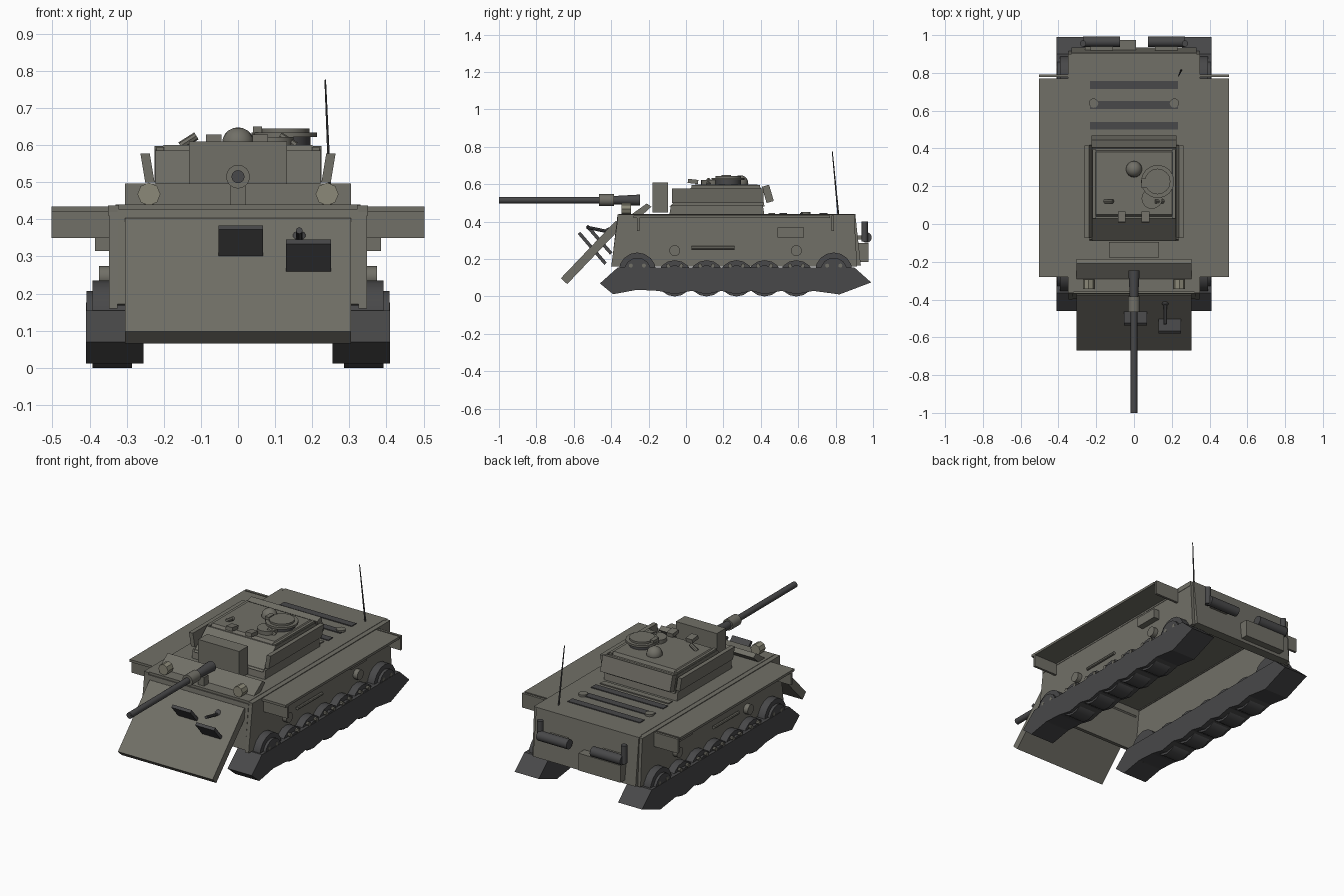
import bpy, bmesh
from mathutils import Vector

if "Cube" in bpy.data.objects:
    bpy.data.objects.remove(bpy.data.objects["Cube"])


def material(name, c):
    m = bpy.data.materials.new(name)
    m.diffuse_color = (*c, 1)
    m.use_nodes = True
    m.node_tree.nodes["Principled BSDF"].inputs["Base Color"].default_value = m.diffuse_color
    return m


HULL = material("hull_paint", (0.165, 0.16, 0.135))
DARK = material("dark_metal", (0.065, 0.065, 0.067))
LAMP = material("lamp_glass", (0.26, 0.25, 0.19))


def finish(name, bm, mat, mirror=False):
    bmesh.ops.recalc_face_normals(bm, faces=bm.faces)
    me = bpy.data.meshes.new(name)
    bm.to_mesh(me)
    bm.free()
    me.materials.append(mat)
    ob = bpy.data.objects.new(name, me)
    bpy.context.collection.objects.link(ob)
    if mirror:
        ob.modifiers.new("mirror", 'MIRROR')
    return ob


def prism(name, profile, x0, x1, mat=HULL, mirror=False):
    """Extrude a (y, z) outline from x0 to x1."""
    bm = bmesh.new()
    face = bm.faces.new([bm.verts.new((x0, y, z)) for y, z in profile])
    ext = bmesh.ops.extrude_face_region(bm, geom=[face])
    verts = [v for v in ext["geom"] if isinstance(v, bmesh.types.BMVert)]
    bmesh.ops.translate(bm, verts=verts, vec=(x1 - x0, 0, 0))
    return finish(name, bm, mat, mirror)


def box(name, x0, x1, y0, y1, z0, z1, mat=HULL, mirror=False):
    return prism(name, [(y0, z0), (y1, z0), (y1, z1), (y0, z1)], x0, x1, mat, mirror)


def slab(name, x0, x1, a, b, t, mat=HULL, mirror=False):
    """Tilted plate of thickness t centred on the (y, z) line a-b."""
    a, b = Vector(a), Vector(b)
    d = (b - a).normalized() * t / 2
    n = Vector((-d.y, d.x))
    return prism(name, [a + n, b + n, b - n, a - n], x0, x1, mat, mirror)


def rod(name, p, q, r, r2=None, n=16, mat=HULL, mirror=False):
    p, q = Vector(p), Vector(q)
    bm = bmesh.new()
    bmesh.ops.create_cone(bm, cap_ends=True, segments=n, radius1=r,
                          radius2=r if r2 is None else r2, depth=(q - p).length)
    m = Vector((0, 0, 1)).rotation_difference(q - p).to_matrix().to_4x4()
    m.translation = (p + q) / 2
    bm.transform(m)
    ob = finish(name, bm, mat, mirror)
    if n > 8:
        for f in ob.data.polygons:
            f.use_smooth = len(f.vertices) == 4
    return ob


def ball(name, c, r, mat=HULL):
    bm = bmesh.new()
    bmesh.ops.create_uvsphere(bm, u_segments=16, v_segments=10, radius=r)
    bmesh.ops.translate(bm, verts=bm.verts, vec=c)
    ob = finish(name, bm, mat)
    for f in ob.data.polygons:
        f.use_smooth = True


# Hull shell, open underneath
prism("hull_side", [(-0.40, 0.16), (0.915, 0.16), (0.90, 0.42), (-0.365, 0.42)], 0.325, 0.348, mirror=True)
box("deck", -0.322, 0.322, -0.36, 0.90, 0.415, 0.44)
box("deck_rim", 0.32, 0.35, -0.365, 0.90, 0.41, 0.438, mirror=True)
slab("hull_front", -0.325, 0.325, (-0.385, 0.17), (-0.355, 0.425), 0.025)
prism("hull_rear", [(0.88, 0.165), (0.935, 0.165), (0.905, 0.44), (0.88, 0.44)], -0.33, 0.33)

# Sloping front plate with downward-facing flaps and a ball-ended lever
slab("front_plate", -0.305, 0.305, (-0.652, 0.082), (-0.36, 0.388), 0.046)
slab("flap_centre", -0.053, 0.068, (-0.53, 0.378), (-0.40, 0.23), 0.018, DARK)
slab("flap_side", 0.13, 0.25, (-0.572, 0.34), (-0.43, 0.175), 0.018, DARK)
rod("lever", (0.165, -0.53, 0.37), (0.165, -0.41, 0.345), 0.009, n=8, mat=DARK)
ball("lever_knob", (0.165, -0.41, 0.345), 0.024, DARK)

# Fenders with end flaps
box("fender", 0.34, 0.502, -0.28, 0.77, 0.42, 0.434, mirror=True)
for y in (-0.255, 0.785):
    box("fender_flap", 0.345, 0.502, y - 0.007, y + 0.007, 0.35, 0.433, mirror=True)

# Hull side fittings
for y in (-0.06, 0.59):
    rod("side_port", (0.33, y, 0.245), (0.375, y, 0.245), 0.029, mirror=True)
box("side_box", 0.34, 0.385, 0.49, 0.63, 0.315, 0.37, mirror=True)
rod("side_bar", (0.36, 0.03, 0.26), (0.36, 0.26, 0.26), 0.009, n=8, mirror=True)

# Tracks with wavy underside
under = [(-0.39, 0.012), (-0.26, 0.036), (-0.15, 0.03), (-0.06, 0.012), (0.03, 0.03),
         (0.11, 0.012), (0.19, 0.03), (0.27, 0.012), (0.35, 0.03), (0.42, 0.012),
         (0.51, 0.03), (0.59, 0.012), (0.68, 0.03), (0.82, 0.011), (0.99, 0.075)]
prism("track", [(-0.46, 0.07)] + under + [(0.90, 0.155), (-0.365, 0.155)], 0.255, 0.41, DARK, True)

# Road wheels: end wheels are raised, all have hubs and bolts
for i, y in enumerate((-0.26, -0.06, 0.11, 0.27, 0.42, 0.59, 0.79)):
    end = i in (0, 6)
    z, r = (0.135, 0.1) if end else (0.097, 0.097)
    rod("wheel", (0.285, y, z), (0.392, y, z), r, mat=DARK, mirror=True)
    rod("wheel_rim", (0.38, y, z), (0.408, y, z), r * 0.72, mat=DARK, mirror=True)
    for dy in (-0.035, 0.035):
        rod("wheel_bolt", (0.37, y + dy, 0.165), (0.409, y + dy, 0.165), 0.011, n=8, mirror=True)

# Driver plate and headlights
prism("driver_plate", [(-0.29, 0.44), (-0.21, 0.497), (-0.185, 0.48), (-0.24, 0.43)], -0.305, 0.305)
rod("headlight", (0.24, -0.345, 0.468), (0.24, -0.295, 0.468), 0.031, n=8, mat=LAMP, mirror=True)
rod("headlight_stand", (0.24, -0.31, 0.43), (0.24, -0.31, 0.46), 0.012, n=8, mirror=True)
box("lens_block", -0.02, 0.02, -0.34, -0.30, 0.43, 0.49)

# Turret body with tapered roof
prism("turret_base", [(-0.09, 0.43), (0.42, 0.43), (0.41, 0.49), (-0.08, 0.49)], -0.235, 0.235)
prism("turret_body", [(-0.09, 0.48), (0.42, 0.48), (0.40, 0.582), (0.03, 0.585)], -0.222, 0.222)
bm = bmesh.new()
bmesh.ops.create_cube(bm, size=1)
for v in bm.verts:
    top = v.co.z > 0
    v.co = ((1 if v.co.x > 0 else -1) * (0.20 if top else 0.22),
            (0.38 if top else 0.39) if v.co.y > 0 else (0.05 if top else 0.035),
            0.600 if top else 0.58)
finish("roof_panel", bm, HULL)
for x in (-0.21, 0.21):
    box("roof_edge", x - 0.01, x + 0.01, 0.03, 0.395, 0.58, 0.595)
ob = box("turret_side_plate", 0.225, 0.25, -0.075, 0.415, 0.5, 0.578, mirror=True)
for v in ob.data.vertices:
    if v.co.z > 0.55:
        v.co.x += 0.013
slab("turret_rear_bin", -0.225, 0.225, (0.45, 0.505), (0.425, 0.592), 0.04)

# Mantlet and gun
box("mantlet", -0.132, 0.132, -0.178, -0.095, 0.45, 0.61)
GZ = 0.515
rod("barrel", (0, -1.0, GZ), (0, -0.44, GZ), 0.0175, mat=DARK)
rod("barrel_bore", (0, -1.001, GZ), (0, -0.98, GZ), 0.011, mat=DARK)
rod("barrel_collar", (0, -0.465, GZ), (0, -0.385, GZ), 0.032)
rod("barrel_root", (0, -0.39, GZ), (0, -0.245, GZ), 0.022, 0.03, mat=DARK)

# Roof fittings: cupola, dome, hatch, periscopes
CX, CY = 0.125, 0.225
rod("cupola_ring", (CX, CY, 0.58), (CX, CY, 0.625), 0.07, mat=DARK)
rod("cupola_rim", (CX, CY, 0.622), (CX, CY, 0.634), 0.088)
rod("cupola_lid", (CX, CY, 0.632), (CX, CY, 0.645), 0.068)
rod("loader_hatch", (0.095, 0.135, 0.59), (0.095, 0.135, 0.622), 0.055)
box("cupola_hinge", 0.04, 0.065, 0.19, 0.24, 0.62, 0.65)
ball("roof_dome", (0, 0.29, 0.605), 0.043)
for x in (-0.065, 0.06):
    slab("sight_block", x - 0.021, x + 0.021, (0.01, 0.618), (0.065, 0.612), 0.022)
for s in (-1, 1):
    rod("roof_latch", (s * 0.155, 0.12, 0.598), (s * 0.112, 0.12, 0.625), 0.011, n=8)

# Engine deck: grilles, filler caps, antenna
for y in (0.52, 0.63, 0.735):
    box("grille", -0.232, 0.232, y - 0.021, y + 0.021, 0.435, 0.445, DARK)
rod("filler_cap", (0.214, 0.64, 0.435), (0.214, 0.64, 0.452), 0.025, n=12, mirror=True)
box("deck_seam", -0.22, 0.22, 0.44, 0.475, 0.435, 0.446)
rod("antenna", (0.25, 0.815, 0.43), (0.235, 0.782, 0.776), 0.005, 0.0025, n=6, mat=DARK)

# Rear: exhaust drums, upright pipes, stowage box
rod("exhaust_drum", (0.075, 0.965, 0.315), (0.27, 0.965, 0.315), 0.028, mat=DARK, mirror=True)
rod("exhaust_pipe", (0.27, 0.955, 0.295), (0.27, 0.955, 0.40), 0.017, n=12, mat=DARK, mirror=True)
box("exhaust_bracket", 0.11, 0.23, 0.90, 0.955, 0.305, 0.325, mirror=True)
box("rear_box", -0.26, 0.01, 0.91, 0.975, 0.185, 0.285)
